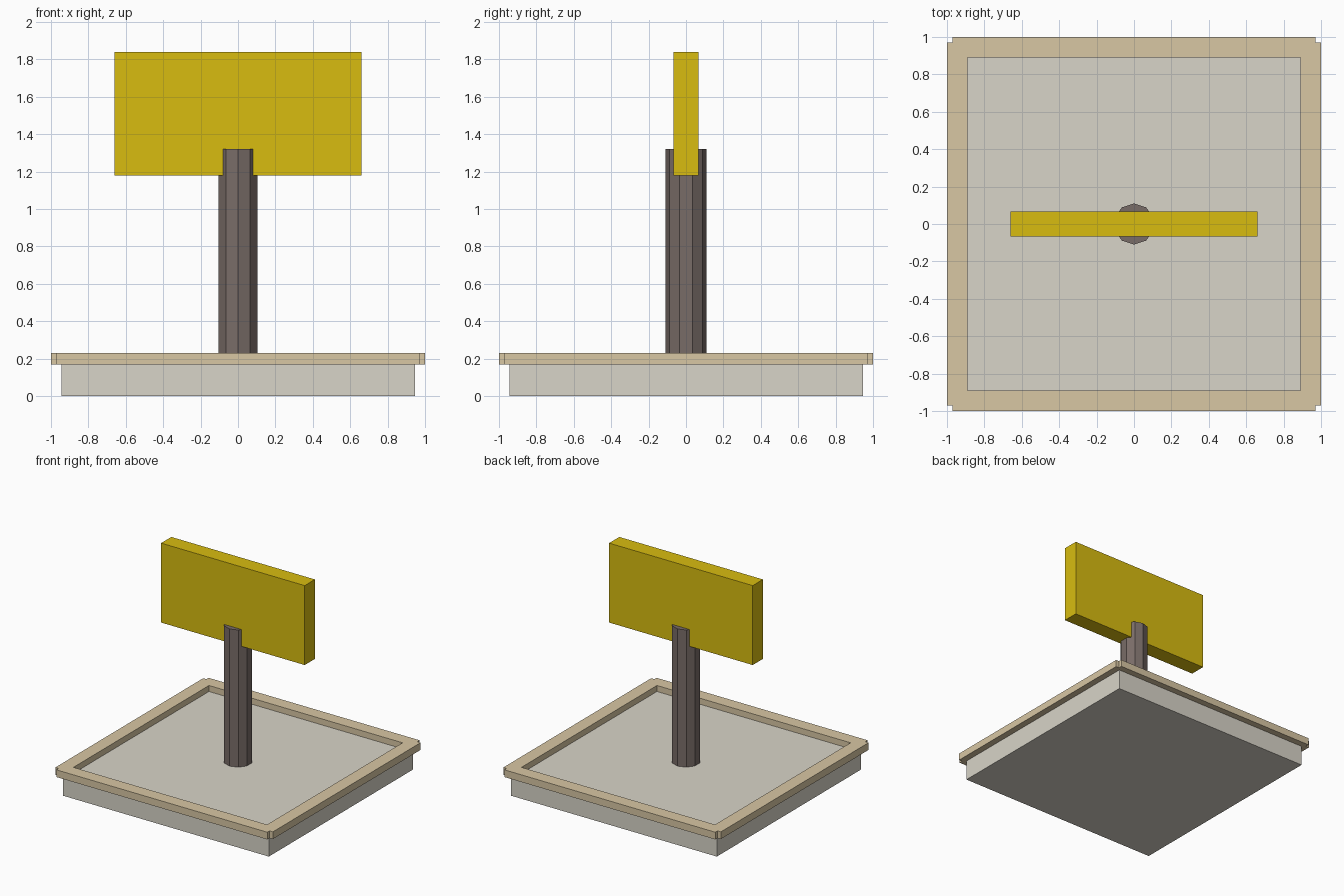
import bpy
import math

cube = bpy.data.objects.get("Cube")
if cube:
    bpy.data.objects.remove(cube, do_unlink=True)


def material(name, rgb):
    mat = bpy.data.materials.new(name)
    mat.use_nodes = True
    colour = (*rgb, 1.0)
    mat.diffuse_color = colour
    mat.node_tree.nodes["Principled BSDF"].inputs["Base Color"].default_value = colour
    return mat


def box(name, low, high, mat):
    centre = [(a + b) / 2 for a, b in zip(low, high)]
    bpy.ops.mesh.primitive_cube_add(size=1, location=centre)
    obj = bpy.context.object
    obj.name = name
    obj.scale = [b - a for a, b in zip(low, high)]
    bpy.ops.object.transform_apply(location=False, rotation=False, scale=True)
    obj.data.materials.append(mat)
    return obj


stone = material("pale stone", (0.69, 0.66, 0.58))
sand = material("sand trim", (0.69, 0.57, 0.37))
wood = material("dark brown", (0.19, 0.15, 0.137))
yellow = material("mustard yellow", (0.69, 0.505, 0.005))

# Square base slab
HALF = 0.945
FLOOR = 0.18
box("base_slab", (-HALF, -HALF, 0), (HALF, HALF, FLOOR), stone)

# Raised rim: four bars whose ends stop short, leaving notched corners
OUTER, INNER, END = 1.0, 0.89, 0.97
LOW, TOP = 0.17, 0.23
for side, sign in (("front", -1), ("back", 1)):
    y = sorted((sign * INNER, sign * OUTER))
    box(side + "_rim", (-END, y[0], LOW), (END, y[1], TOP), sand)
for side, sign in (("right", -1), ("left", 1)):
    x = sorted((sign * INNER, sign * OUTER))
    box(side + "_rim", (x[0], -END, LOW), (x[1], END, TOP), sand)

# Ten-sided post with a corner facing front and back
POST_TOP = 1.32
bpy.ops.mesh.primitive_cylinder_add(
    vertices=10, radius=0.11, depth=POST_TOP - LOW,
    location=(0, 0, (POST_TOP + LOW) / 2))
post = bpy.context.object
post.name = "post"
post.data.materials.append(wood)

# Sign board
box("sign_board", (-0.66, -0.067, 1.18), (0.66, 0.067, 1.84), yellow)
